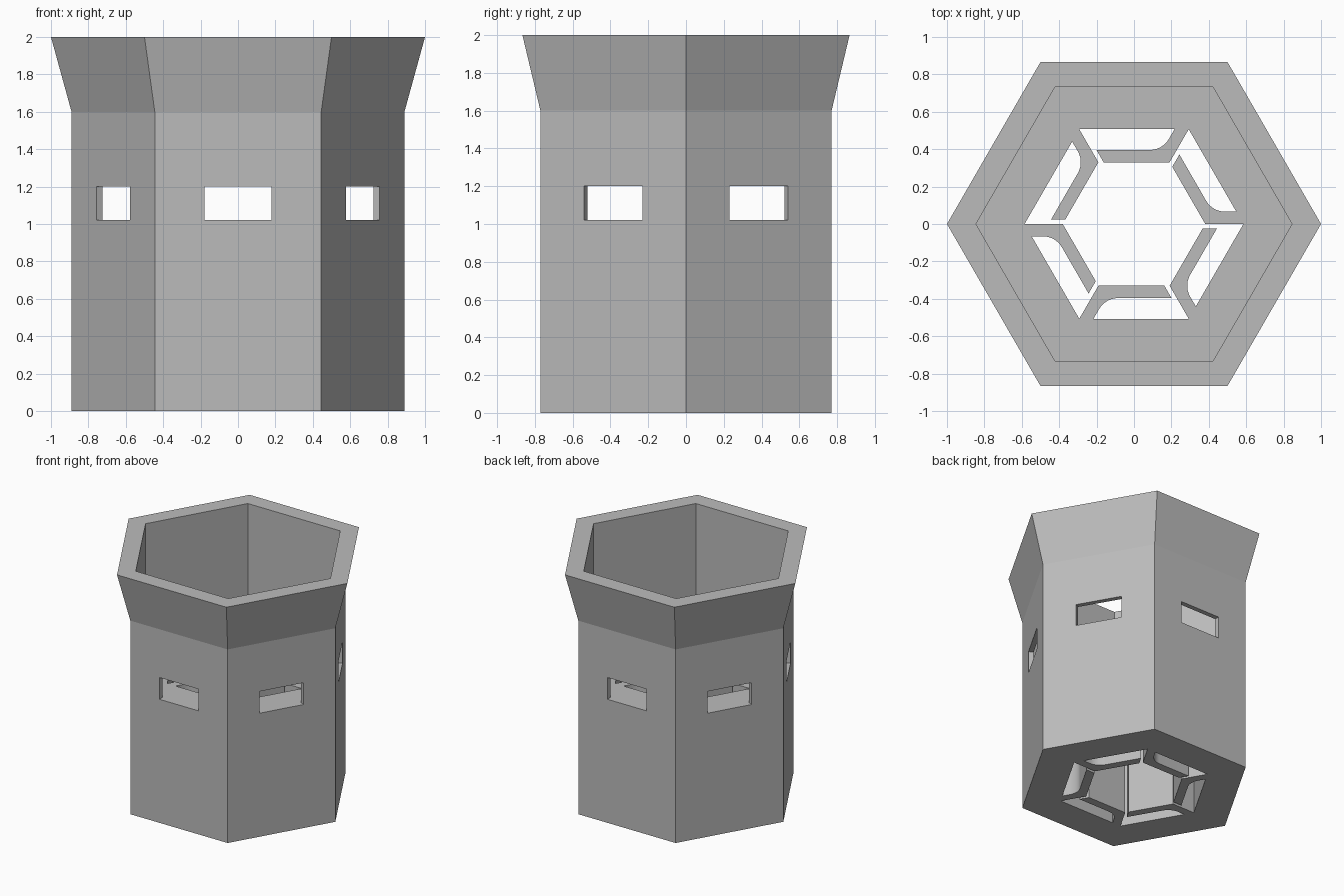
import bpy, bmesh
from math import pi, tan, cos, sin, radians
from mathutils import Matrix, Vector

if "Cube" in bpy.data.objects:
    bpy.data.objects.remove(bpy.data.objects["Cube"], do_unlink=True)

FLOOR = 1.02          # height of the inner floor, level with the window sills
HOLE = 0.585          # corner radius of the hexagonal shaft
ROOT3 = 3 ** 0.5

stone = bpy.data.materials.new("grey_stone")
stone.use_nodes = True
GREY = (0.5, 0.5, 0.5, 1)
stone.diffuse_color = GREY
stone.node_tree.nodes["Principled BSDF"].inputs["Base Color"].default_value = GREY


def make_object(name, bm):
    bmesh.ops.recalc_face_normals(bm, faces=bm.faces)
    mesh = bpy.data.meshes.new(name)
    bm.to_mesh(mesh)
    bm.free()
    mesh.materials.append(stone)
    obj = bpy.data.objects.new(name, mesh)
    bpy.context.collection.objects.link(obj)
    return obj


def select_only(obj):
    bpy.ops.object.select_all(action='DESELECT')
    obj.select_set(True)
    bpy.context.view_layer.objects.active = obj


# Tower shell: closed profile (corner radius, height) turned around six sides
profile = [(0.89, 0), (0.89, 1.6), (1.0, 2), (0.845, 2),
           (0.845, FLOOR), (HOLE, FLOOR), (HOLE, 0)]
bm = bmesh.new()
rings = [[bm.verts.new((r * cos(k * pi / 3), r * sin(k * pi / 3), z)) for k in range(6)]
         for r, z in profile]
for i, ring in enumerate(rings):
    after = rings[(i + 1) % len(rings)]
    for k in range(6):
        n = (k + 1) % 6
        bm.faces.new((ring[k], ring[n], after[n], after[k]))
tower = make_object("tower_shell", bm)

# Windows: one slot cut through the middle of each side
bm = bmesh.new()
for k in range(6):
    place = (Matrix.Rotation(k * pi / 3, 4, 'Z')
             @ Matrix.Translation((0, 0.75, FLOOR + 0.091))
             @ Matrix.Diagonal((0.36, 0.2, 0.18, 1)))
    bmesh.ops.create_cube(bm, size=1, matrix=place)
cutter = make_object("window_cutter", bm)
cutter.hide_render = True
select_only(tower)
cut = tower.modifiers.new("windows", 'BOOLEAN')
cut.operation = 'DIFFERENCE'
cut.solver = 'EXACT'
cut.object = cutter
bpy.ops.object.modifier_apply(modifier=cut.name)
bpy.data.objects.remove(cutter, do_unlink=True)

# Locking arms: bent bars hanging from each shaft corner, with a slit at the tip
INNER, OUTER, SLIT = 0.33, 0.396, 0.028
edge = HOLE * ROOT3 / 2
root = HOLE / 2 - 0.076                         # where the arm's curved side meets the shaft
bend = Vector((root - (edge - OUTER) / ROOT3, OUTER))
tangent = 0.068
radius = tangent / tan(radians(30))
centre = Vector((bend.x - tangent, OUTER + radius))
fillet = [centre + radius * Vector((sin(a), -cos(a)))
          for a in (radians(60) * i / 10 for i in range(11))]
outline = [(HOLE / 2, edge), (INNER / ROOT3, INNER), (SLIT - INNER / ROOT3, INNER),
           (SLIT - OUTER / ROOT3, OUTER), *fillet, (root, edge)]

bm = bmesh.new()
for k in range(6):
    turn = Matrix.Rotation(k * pi / 3, 3, 'Z')
    low = [bm.verts.new(turn @ Vector((x, y, 0))) for x, y in outline]
    high = [bm.verts.new(v.co + Vector((0, 0, FLOOR))) for v in low]
    bm.faces.new(low)
    bm.faces.new(high)
    # the side touching the shaft stays open
    for i in range(len(low) - 1):
        bm.faces.new((low[i], low[i + 1], high[i + 1], high[i]))
arms = make_object("locking_arms", bm)
select_only(arms)
bpy.ops.object.shade_smooth_by_angle(angle=radians(25))
